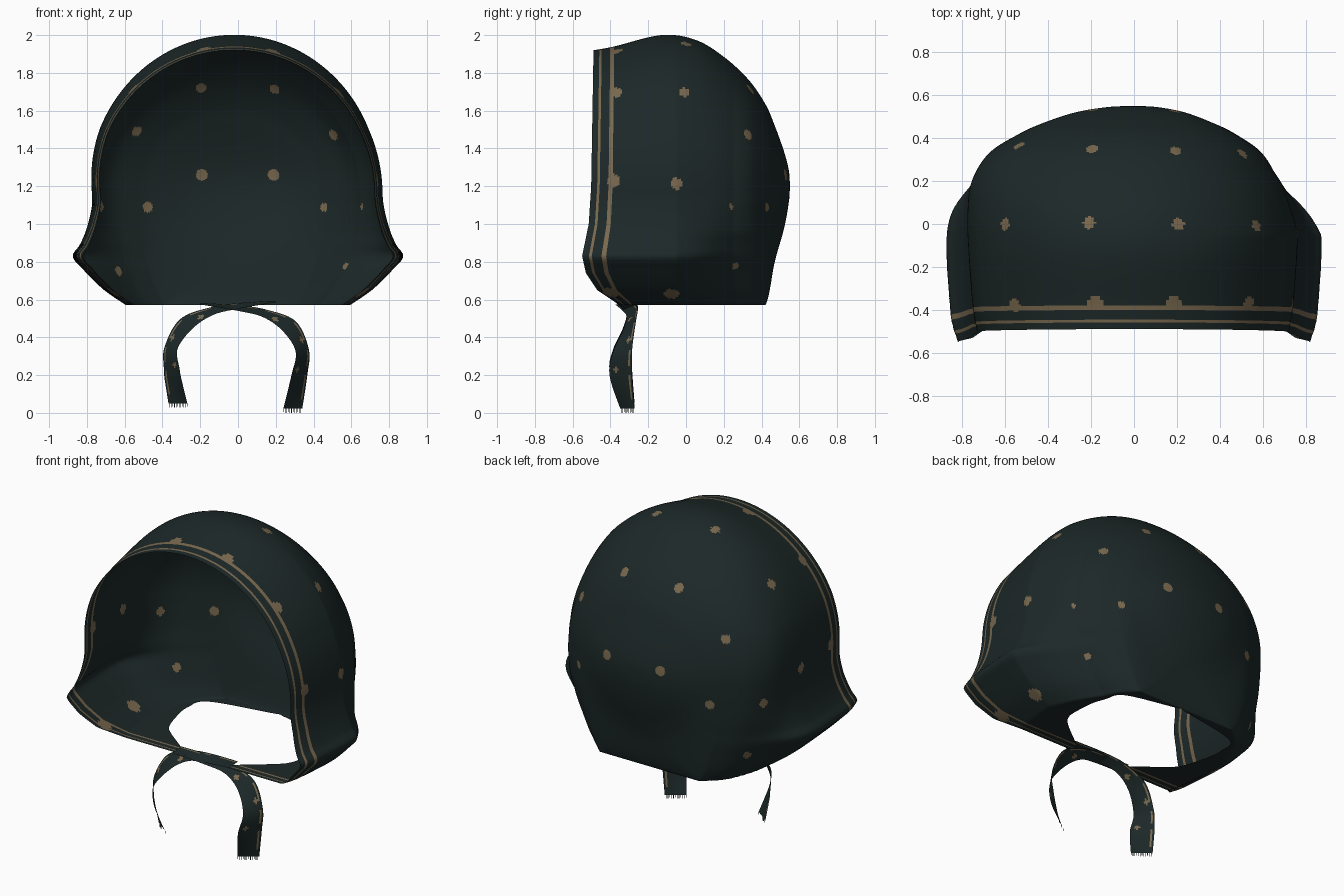
import bpy
import bmesh
from math import sin, cos, pi, sqrt
from mathutils import Vector
from mathutils.kdtree import KDTree

cube = bpy.data.objects.get("Cube")
if cube:
    bpy.data.objects.remove(cube, do_unlink=True)


def material(name, rgb):
    mat = bpy.data.materials.new(name)
    mat.use_nodes = True
    colour = (*rgb, 1)
    mat.diffuse_color = colour
    bsdf = mat.node_tree.nodes["Principled BSDF"]
    bsdf.inputs["Base Color"].default_value = colour
    bsdf.inputs["Roughness"].default_value = 0.9
    return mat


CLOTH = material("dark_teal_cloth", (0.012, 0.021, 0.021))
GOLD = material("dull_gold_print", (0.19, 0.138, 0.076))


def spline(points, t):
    """Smooth curve through tuples, t from 0 to len(points) - 1."""
    last = len(points) - 1
    i = min(int(t), last - 1)
    f = t - i
    a, b, c, d = (points[min(max(i + k, 0), last)] for k in (-1, 0, 1, 2))
    return [0.5 * (2 * q + f * (r - p) + f * f * (2 * p - 5 * q + 4 * r - s) + f ** 3 * (3 * q - p - 3 * r + s))
            for p, q, r, s in zip(a, b, c, d)]


def clamp(x):
    return min(max(x, 0), 1)


def table(rows, x):
    """Straight interpolation in rising (x, value) rows."""
    for (x0, v0), (x1, v1) in zip(rows, rows[1:]):
        if x <= x1:
            return v0 + (v1 - v0) * max(0, (x - x0) / (x1 - x0))
    return rows[-1][1]


def resample(points, count):
    """Evenly spaced points along a polyline."""
    dist = [0]
    for a, b in zip(points, points[1:]):
        dist.append(dist[-1] + (b - a).length)
    out, j = [], 0
    for k in range(count + 1):
        d = dist[-1] * k / count
        while j < len(points) - 2 and dist[j + 1] < d:
            j += 1
        span = dist[j + 1] - dist[j]
        f = (d - dist[j]) / span if span > 1e-9 else 0
        out.append(points[j].lerp(points[j + 1], min(f, 1)))
    return out


def sheet(name, grid, is_gold, dots):
    """Cloth sheet from a grid of points, with printed bands and dots (point, radius)."""
    bm = bmesh.new()
    verts = [[bm.verts.new(p) for p in row] for row in grid]
    for i in range(len(grid) - 1):
        for j in range(len(grid[0]) - 1):
            face = bm.faces.new((verts[i][j], verts[i][j + 1], verts[i + 1][j + 1], verts[i + 1][j]))
            face.material_index = int(is_gold(i, j))
            face.smooth = True
    faces = list(bm.faces)
    tree = KDTree(len(faces))
    for index, face in enumerate(faces):
        tree.insert(face.calc_center_median(), index)
    tree.balance()
    for dot, radius in dots:
        centre = tree.find(Vector(dot))[0]
        for _, index, _ in tree.find_range(centre, radius):
            faces[index].material_index = 1
    bmesh.ops.remove_doubles(bm, verts=list(bm.verts), dist=0.0004)
    bm.normal_update()
    if max(bm.faces, key=lambda f: f.calc_center_median().z).normal.z < 0:
        bmesh.ops.reverse_faces(bm, faces=list(bm.faces))
    mesh = bpy.data.meshes.new(name)
    bm.to_mesh(mesh)
    bm.free()
    mesh.materials.append(CLOTH)
    mesh.materials.append(GOLD)
    bpy.context.collection.objects.link(bpy.data.objects.new(name, mesh))


# Hood stations from face rim to back: depth, half width, top, bottom, cheek flare, neck gap
HEM, MID, FLARE = 0.57, 1.2, 0.11
STATIONS = [
    (-0.49, 0.725, 1.92, HEM, 0.10, 0.12),
    (-0.38, 0.745, 1.94, HEM, FLARE, 0.2),
    (-0.13, 0.765, 2.0, HEM, FLARE, 0.4),
    (0.05, 0.77, 1.975, HEM, 0.09, 0.47),
    (0.2, 0.75, 1.885, HEM, 0.03, 0.49),
    (0.33, 0.67, 1.765, HEM, 0, 0.43),
    (0.42, 0.53, 1.635, HEM, 0, 0),
    (0.47, 0.42, 1.52, 0.8, 0, 0),
    (0.52, 0.27, 1.38, 0.98, 0, 0),
    (0.545, 0.12, 1.28, 1.12, 0, 0),
    (0.55, 0, MID, MID, 0, 0),
]
# Lower wall: drop, plain width factor, flare factor
WALL = [(0, 1, 0), (0.16, 1, 0.02), (0.35, 0.98, 0.3), (0.49, 0.95, 0.65), (0.59, 0.93, 1),
        (0.7, 0.89, 0.5), (0.87, 0.82, -0.5), (1, 0.73, -1.6)]
# Forward sweep of the face rim by height
SWEEP = [(HEM, 0.14), (0.65, 0.02), (0.74, -0.04), (0.83, -0.06), (1.0, -0.025), (MID, -0.012), (1.9, 0)]
ROWS, HALF = 24, 150


def hood_section(t):
    y, w, top, low, flare, gap = spline(STATIONS, t)
    w, gap, low = max(w, 0), max(gap, 0), max(low, HEM)
    flare = min(max(flare, 0), FLARE)
    points = [Vector((w * sin(a), 0, MID + (top - MID) * cos(a))) for a in (pi / 2 * k / 40 for k in range(40))]
    plain, rounded = 1 - flare / FLARE, min((low - HEM) / 0.3, 1)
    for k in range(57):
        q, base, out = spline(WALL, k / 8)
        x = w * (1 - plain * (1 - base)) + flare * out
        x += rounded * (w * sqrt(max(0, 1 - q * q)) - x)
        points.append(Vector((max(x, 0), 0, MID - (MID - low) * q)))
    points.append(Vector((min(gap, points[-1].x), 0, low)))
    half = resample(points, HALF)
    weight = clamp((-0.1 - y) / 0.39)
    for p in half:
        p.y = y + weight * table(SWEEP, p.z)
    full = [Vector((-p.x, p.y, p.z)) for p in reversed(half[1:])] + half
    for p in full:
        # The cloth is pulled in at the left rear and leans slightly right
        if p.x > 0:
            p.x *= 1 - clamp((y + 0.05) / 0.3) * (0.11 + 0.08 * clamp((0.95 - p.z) / 0.35))
        p.x -= 0.02 * clamp((p.z - 1.1) / 0.4) * min(1, w / 0.4)
    return full


# Printed dots: position and radius, repeated on both sides
PAIRED_DOTS = [
    (0.2, 0.36, 1.73, 0.029), (0.52, 0.34, 1.48, 0.029), (0.19, 0.53, 1.26, 0.031),
    (0.2, 0, 1.95, 0.029), (0.59, 0, 1.71, 0.029), (0.77, -0.05, 1.22, 0.031),
    (0.67, -0.08, 0.645, 0.042), (0.66, -0.4, 0.64, 0.042),
    (0.18, -0.37, 1.92, 0.034), (0.53, -0.37, 1.69, 0.034), (0.74, -0.385, 1.23, 0.034),
]
SINGLE_DOTS = [
    (-0.47, 0.42, 1.09, 0.029), (0.45, 0.41, 1.09, 0.022), (-0.73, 0.26, 1.09, 0.027),
    (0.69, 0.26, 1.09, 0.014), (-0.62, 0.28, 0.76, 0.026), (0.57, 0.26, 0.78, 0.02),
]
hood_dots = [((s * x, y, z), r) for x, y, z, r in PAIRED_DOTS for s in (-1, 1)]
hood_dots += [((x, y, z), r) for x, y, z, r in SINGLE_DOTS]
hood_grid = [hood_section(k / ROWS) for k in range(ROWS * (len(STATIONS) - 1) + 1)]
sheet("hood", hood_grid, lambda i, j: i in (10, 11, 12, 21, 22, 23), hood_dots)

# Tie path: centre, then half-width direction
TIE = [
    (-0.2, -0.33, 0.578, 0, 0.045, 0.004),
    (0, -0.3, 0.555, 0, 0.035, 0.015),
    (0.14, -0.285, 0.527, 0.008, 0.03, 0.02),
    (0.27, -0.3, 0.46, 0.035, 0.035, 0.025),
    (0.34, -0.335, 0.33, 0.035, 0.05, 0.005),
    (0.325, -0.345, 0.2, 0.042, 0.06, 0),
    (0.29, -0.31, 0.022, 0.05, 0.038, 0),
]
COLS = 12


def place(p, side, lift):
    drop = clamp((0.5 - p.z) * 3)
    out = lift * drop
    return Vector((side * (p.x + out), p.y, p.z + lift * max(0.4, drop)))


for side, label, lift in ((1, "left", 0), (-1, "right", 0.028)):
    grid = []
    for k in range(73):
        v = spline(TIE, k / 12)
        centre, wide = Vector(v[:3]), Vector(v[3:])
        grid.append([place(centre + wide * (2 * j / COLS - 1), side, lift) for j in range(COLS + 1)])
    tie_dots = [(grid[k][j], 0.015) for k, j in ((30, 4), (43, 8), (58, 4))]
    sheet(label + "_tie", grid, lambda i, j: j == 10 and i % 12 < 8, tie_dots)

    # Frayed threads along the cut end
    bm = bmesh.new()
    end = grid[-1]
    for j in range(COLS):
        a, b = end[j], end[j].lerp(end[j + 1], 0.35)
        drop = Vector((0, 0, -0.022 if j % 3 else -0.016))
        bm.faces.new([bm.verts.new(p) for p in (a, b, b + drop, a + drop)])
    mesh = bpy.data.meshes.new(label + "_fringe")
    bm.to_mesh(mesh)
    bm.free()
    mesh.materials.append(CLOTH)
    bpy.context.collection.objects.link(bpy.data.objects.new(label + "_fringe", mesh))
